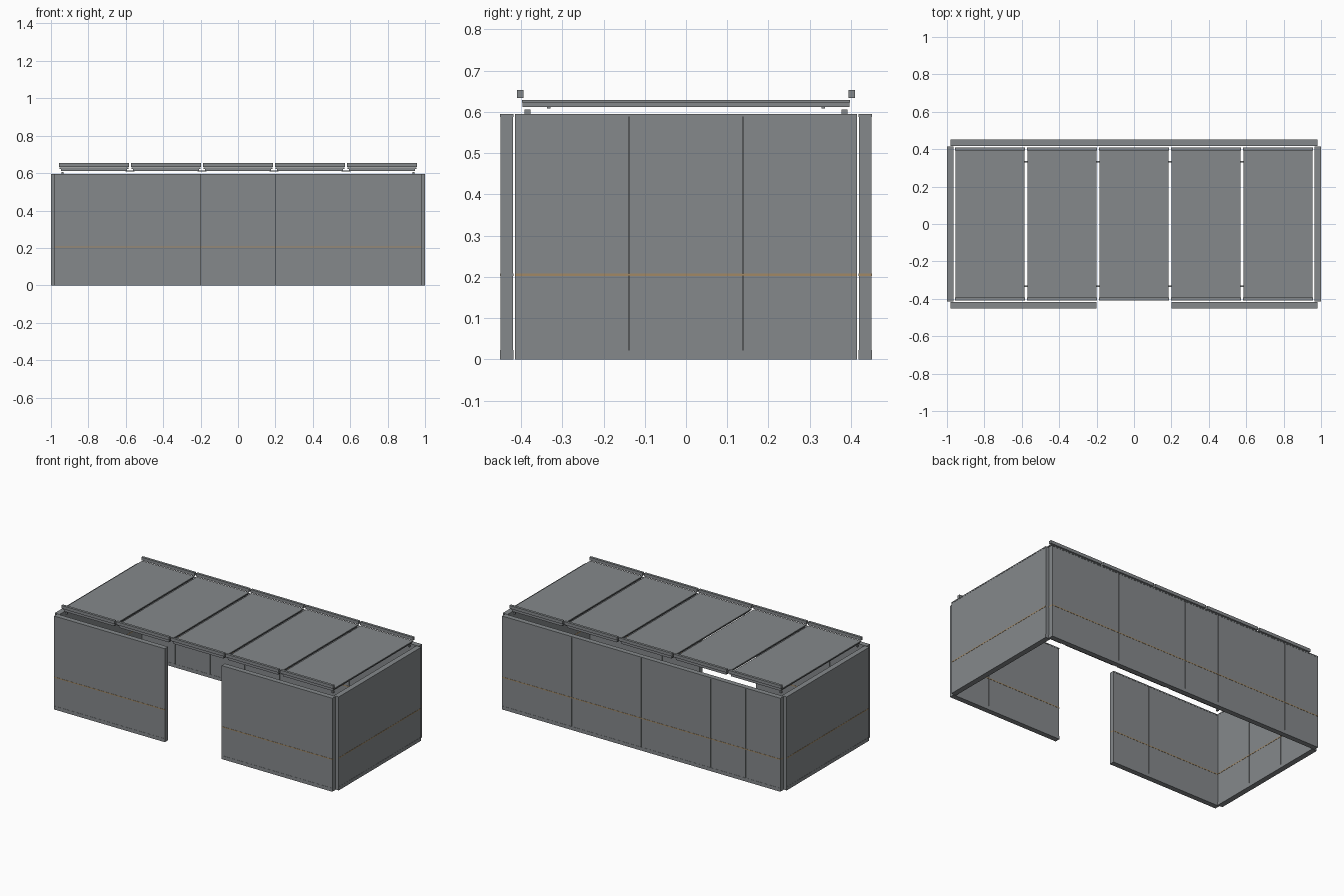
import bpy
import bmesh
from mathutils import Matrix, Vector

if "Cube" in bpy.data.objects:
    bpy.data.objects.remove(bpy.data.objects["Cube"])


def material(name, rgb):
    m = bpy.data.materials.new(name)
    m.diffuse_color = (*rgb, 1)
    m.use_nodes = True
    m.node_tree.nodes["Principled BSDF"].inputs["Base Color"].default_value = m.diffuse_color
    return m


STEEL = material("grey_steel", (0.235, 0.25, 0.26))
TAN = material("tan_trim", (0.36, 0.25, 0.13))


def boxes(name, mat, items):
    """One object from (x0, x1, y0, y1, z0, z1) boxes."""
    bm = bmesh.new()
    for x0, x1, y0, y1, z0, z1 in items:
        c = Vector(((x0 + x1) / 2, (y0 + y1) / 2, (z0 + z1) / 2))
        size = Matrix.Diagonal((x1 - x0, y1 - y0, z1 - z0, 1))
        bmesh.ops.create_cube(bm, size=1, matrix=Matrix.Translation(c) @ size)
    me = bpy.data.meshes.new(name)
    bm.to_mesh(me)
    bm.free()
    me.materials.append(mat)
    ob = bpy.data.objects.new(name, me)
    bpy.context.collection.objects.link(ob)
    return ob


def wall(name, a0, a1, t0, t1, boards, along_x):
    """Row of boards with base rail, top cap and trim line."""
    def place(p0, p1, q0, q1, z0, z1):
        return (p0, p1, q0, q1, z0, z1) if along_x else (q0, q1, p0, p1, z0, z1)
    step, seam = (a1 - a0) / boards, 0.001
    edge = 0.0012
    parts = []
    for i in range(boards):
        s0 = a0 + i * step + (seam if i else 0)
        s1 = a0 + (i + 1) * step - (seam if i < boards - 1 else 0)
        parts.append(place(s0, s1, t0 + edge, t1 - edge, 0.022, 0.588))
    # thin core closes the seams
    parts.append(place(a0 + 0.004, a1 - 0.004, t0 + 0.006, t1 - 0.006, 0.01, 0.589))
    boxes(name + "_boards", STEEL, parts)
    boxes(name + "_base_rail", STEEL, [place(a0, a1, t0, t1, 0, 0.022)])
    boxes(name + "_top_cap", STEEL, [place(a0, a1, t0, t1, 0.588, 0.595)])
    boxes(name + "_trim_line", TAN,
          [place(a0, a1, t0, t1, 0.202, 0.208)])


# walls, with a doorway in the middle of the front
wall("back_wall", -0.98, 0.98, 0.418, 0.451, 8, True)
wall("front_left_wall", -0.98, -0.2, -0.451, -0.418, 3, True)
wall("front_right_wall", 0.2, 0.98, -0.451, -0.418, 3, True)
wall("right_wall", -0.415, 0.415, 0.966, 1.0, 3, False)
wall("left_wall", -0.415, 0.415, -1.0, -0.966, 3, False)

# roof panels: shallow trays with a lip and a raised bar at each end
pitch, half = 0.385, 0.184
for i in range(5):
    c = (i - 2) * pitch
    boxes(f"roof_panel_{i + 1}", STEEL, [
        (c - half, c + half, -0.398, 0.398, 0.622, 0.629),
        (c - half + 0.008, c + half - 0.008, -0.397, 0.397, 0.612, 0.622),
    ])
    boxes(f"roof_end_bars_{i + 1}", STEEL, [
        (c - half - 0.003, c + half + 0.003, min(s * 0.394, s * 0.41),
         max(s * 0.394, s * 0.41), 0.633, 0.653) for s in (-1, 1)])

# pins joining neighbouring roof panels
boxes("roof_joining_pins", STEEL, [
    ((i - 1.5) * pitch - 0.025, (i - 1.5) * pitch + 0.025,
     s * 0.333 - 0.004, s * 0.333 + 0.004, 0.608, 0.613)
    for i in range(4) for s in (-1, 1)])

# corner posts under the roof
boxes("roof_corner_posts", STEEL, [
    (sx * 0.938 - 0.006, sx * 0.938 + 0.006,
     sy * 0.384 - 0.007, sy * 0.384 + 0.007, 0.593, 0.606)
    for sx in (-1, 1) for sy in (-1, 1)])
